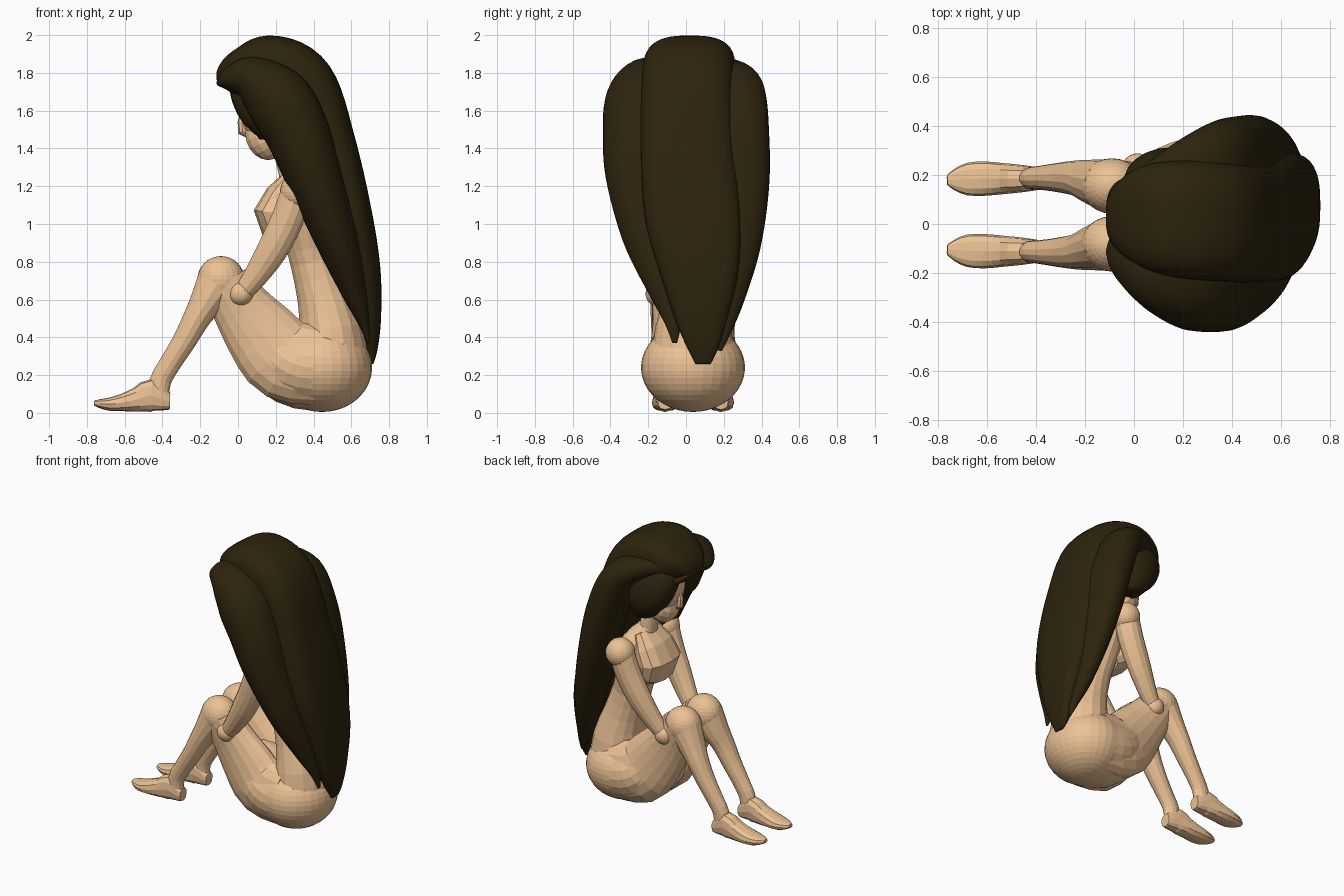
import bpy, bmesh, math
from mathutils import Vector

CY = 0.037  # symmetry plane of the body


def material(name, color):
    m = bpy.data.materials.new(name)
    m.diffuse_color = color
    return m


SKIN = material("skin", (0.84, 0.54, 0.30, 1))
HAIR = material("hair", (0.026, 0.017, 0.004, 1))


def finish(bm, name, mat, smooth):
    bmesh.ops.recalc_face_normals(bm, faces=bm.faces)
    me = bpy.data.meshes.new(name)
    bm.to_mesh(me)
    bm.free()
    me.materials.append(mat)
    for p in me.polygons:
        p.use_smooth = smooth
    ob = bpy.data.objects.new(name, me)
    bpy.context.collection.objects.link(ob)
    return ob


def spline(st, sub):
    """Catmull-Rom through stations (x, y, z, ry, rn)."""
    out = []
    for i in range(len(st) - 1):
        a, b, c, d = st[max(i - 1, 0)], st[i], st[i + 1], st[min(i + 2, len(st) - 1)]
        for k in range(sub):
            t = k / sub
            out.append([0.5 * (2 * q + (r - p) * t + (2 * p - 5 * q + 4 * r - s) * t * t
                               + (3 * q - p - 3 * r + s) * t ** 3)
                        for p, q, r, s in zip(a, b, c, d)])
    return out + [list(st[-1])]


def loft(name, st, mat=SKIN, sides=14, sub=3, power=1.0, smooth=False):
    """Tube through stations: ry is the half size along y, rn across it."""
    pts = spline(st, sub)
    bm = bmesh.new()
    rings = []
    for i, p in enumerate(pts):
        t = Vector(pts[min(i + 1, len(pts) - 1)][:3]) - Vector(pts[max(i - 1, 0)][:3])
        t.y *= 0.3
        t.normalize()
        side = Vector((0, 1, 0))
        side = (side - t * side.dot(t)).normalized()
        n = t.cross(side)
        ring = []
        for k in range(sides):
            a = 2 * math.pi * k / sides
            c, s = math.cos(a), math.sin(a)
            c = math.copysign(abs(c) ** power, c)
            s = math.copysign(abs(s) ** power, s)
            ring.append(bm.verts.new(Vector(p[:3]) + side * c * max(p[3], .003)
                                     + n * s * max(p[4], .003)))
        rings.append(ring)
    for r0, r1 in zip(rings, rings[1:]):
        for k in range(sides):
            j = (k + 1) % sides
            bm.faces.new((r0[k], r0[j], r1[j], r1[k]))
    bm.faces.new(rings[0])
    bm.faces.new(rings[-1])
    return finish(bm, name, mat, smooth)


def ball(name, c, r, mat=SKIN, seg=20, smooth=False, tilt=0):
    bm = bmesh.new()
    bmesh.ops.create_uvsphere(bm, u_segments=seg, v_segments=seg * 2 // 3, radius=1)
    for v in bm.verts:
        v.co = Vector((v.co.x * r[0], v.co.y * r[1], v.co.z * r[2]))
    ob = finish(bm, name, mat, smooth)
    ob.location = c
    ob.rotation_euler.y = tilt
    return ob


def flip(st, s):
    """Stations with y as distance from the symmetry plane, put on side s."""
    return [(p[0], CY + s * p[1], *p[2:]) for p in st]


# Torso, neck, chest, hips and lap
loft("torso", flip([(.24, 0, 1.42, .06, .06), (.27, 0, 1.29, .065, .06), (.31, 0, 1.21, .15, .09),
                    (.34, 0, 1.13, .20, .12), (.35, 0, 1.04, .19, .14), (.37, 0, .93, .165, .13),
                    (.40, 0, .80, .14, .125), (.45, 0, .62, .16, .14), (.49, 0, .45, .20, .17),
                    (.50, 0, .30, .22, .19)], 1), sides=18, sub=2)
loft("chest", flip([(.29, 0, 1.25, .12, .05), (.235, 0, 1.15, .165, .09), (.19, 0, 1.06, .18, .107),
                    (.215, 0, .985, .16, .10), (.29, 0, .93, .13, .07)], 1),
     sides=12, sub=1, power=.8)
ball("hips", (.445, CY, .24), (.265, .275, .235), seg=32)
loft("lap", flip([(.45, 0, .24, .272, .228), (.34, 0, .245, .268, .225), (.24, 0, .29, .25, .212),
                  (.15, 0, .39, .20, .18), (.09, 0, .46, .12, .11), (.06, 0, .49, .03, .03)], 1),
     sides=24, sub=2)

# Head, jaw and nose
ball("head", (.20, CY, 1.63), (.19, .16, .22), tilt=.25)
ball("jaw", (.145, CY, 1.46), (.105, .10, .125), seg=14, tilt=-.4)
loft("nose", flip([(.03, 0, 1.61, .012, .012), (.02, 0, 1.54, .025, .022),
                   (.025, 0, 1.49, .028, .026), (.06, 0, 1.46, .01, .01)], 1), sides=8, sub=1)

for s, side in ((-1, "right"), (1, "left")):
    # Arm, shoulder, elbow and forearm resting on the knee
    ball(side + "_shoulder", (.32, CY + s * .255, 1.17), (.098, .098, .098), seg=24)
    loft(side + "_upper_arm", flip([(.31, .255, 1.17, .08, .085), (.26, .245, 1.02, .078, .088),
                                    (.18, .23, .86, .07, .083), (.09, .205, .72, .058, .065),
                                    (.02, .185, .63, .05, .05)], s))
    ball(side + "_elbow", (.015, CY + s * .185, .63), (.066, .066, .066), seg=24)
    loft(side + "_forearm", flip([(.015, .185, .63, .05, .05), (-.03, .14, .65, .05, .05),
                                  (-.07, .10, .67, .04, .04)], s), sub=2)
    # Thigh, knee and shin
    loft(side + "_thigh", flip([(.44, .12, .25, .13, .21), (.25, .115, .28, .125, .22),
                                (.13, .112, .41, .108, .20), (.03, .113, .54, .10, .165),
                                (-.07, .118, .69, .108, .13)], s), sides=18)
    ball(side + "_knee", (-.09, CY + s * .118, .705), (.125, .113, .125), seg=24)
    loft(side + "_shin", flip([(-.10, .12, .70, .108, .12), (-.175, .135, .575, .09, .088),
                               (-.225, .148, .49, .075, .073), (-.285, .152, .38, .064, .064),
                               (-.36, .152, .26, .052, .058), (-.41, .15, .17, .046, .058),
                               (-.42, .15, .07, .045, .055)], s))
    # Foot tapering to the toes
    loft(side + "_foot", flip([(-.36, .148, .062, .038, .044), (-.39, .148, .066, .046, .056),
                               (-.46, .148, .092, .056, .088), (-.53, .148, .072, .063, .066),
                               (-.61, .148, .055, .070, .047), (-.68, .146, .046, .066, .035),
                               (-.73, .144, .049, .045, .024), (-.762, .142, .052, .02, .013)], s),
         sides=12, sub=2, power=.8)
    # Hair beside the cheek, cut off flat at the jaw
    loft(side + "_cheek_hair", flip([(.03, .09, 1.84, .05, .06), (.07, .12, 1.77, .10, .125),
                                     (.115, .15, 1.67, .115, .145), (.165, .16, 1.57, .115, .135),
                                     (.185, .15, 1.49, .10, .10), (.185, .145, 1.445, .08, .075)], s),
         HAIR, 24, 4, .9, True)
    # Fringe lock over the forehead
    loft(side + "_fringe", flip([(-.105, .03, 1.775, .03, .006), (-.07, .07, 1.745, .06, .022),
                                 (.02, .11, 1.70, .06, .035), (.13, .14, 1.62, .03, .03)], s),
         HAIR, 12, 4, 1, True)

# Long hair: back fall and two side falls
loft("back_hair", [(-.10, .03, 1.74, .05, .015), (-.06, .03, 1.775, .13, .075),
                   (.03, .03, 1.815, .205, .122), (.17, .02, 1.83, .24, .17),
                   (.34, .01, 1.73, .245, .18), (.48, .01, 1.42, .25, .145),
                   (.595, .035, 1.05, .255, .115), (.655, .07, .75, .21, .10),
                   (.69, .08, .5, .14, .068), (.705, .09, .34, .08, .035),
                   (.71, .09, .26, .04, .008)],
     HAIR, 36, 6, .72, True)
loft("right_hair", [(-.09, -.05, 1.75, .07, .02), (-.04, -.11, 1.765, .12, .07),
                    (.07, -.18, 1.765, .165, .125), (.21, -.235, 1.66, .19, .175),
                    (.31, -.25, 1.49, .19, .17), (.40, -.24, 1.25, .185, .147),
                    (.52, -.18, .92, .155, .113), (.61, -.11, .65, .095, .068),
                    (.665, -.07, .48, .045, .03), (.69, -.06, .37, .012, .006)],
     HAIR, 32, 6, 1, True)
loft("left_hair", [(-.05, .09, 1.78, .05, .02), (.04, .14, 1.81, .09, .06),
                   (.18, .19, 1.80, .14, .08), (.335, .25, 1.71, .165, .11),
                   (.43, .265, 1.48, .175, .12), (.50, .26, 1.2, .18, .11),
                   (.575, .24, .88, .155, .09), (.635, .21, .6, .10, .06),
                   (.68, .19, .43, .05, .03), (.70, .18, .33, .012, .006)],
     HAIR, 32, 6, .9, True)
